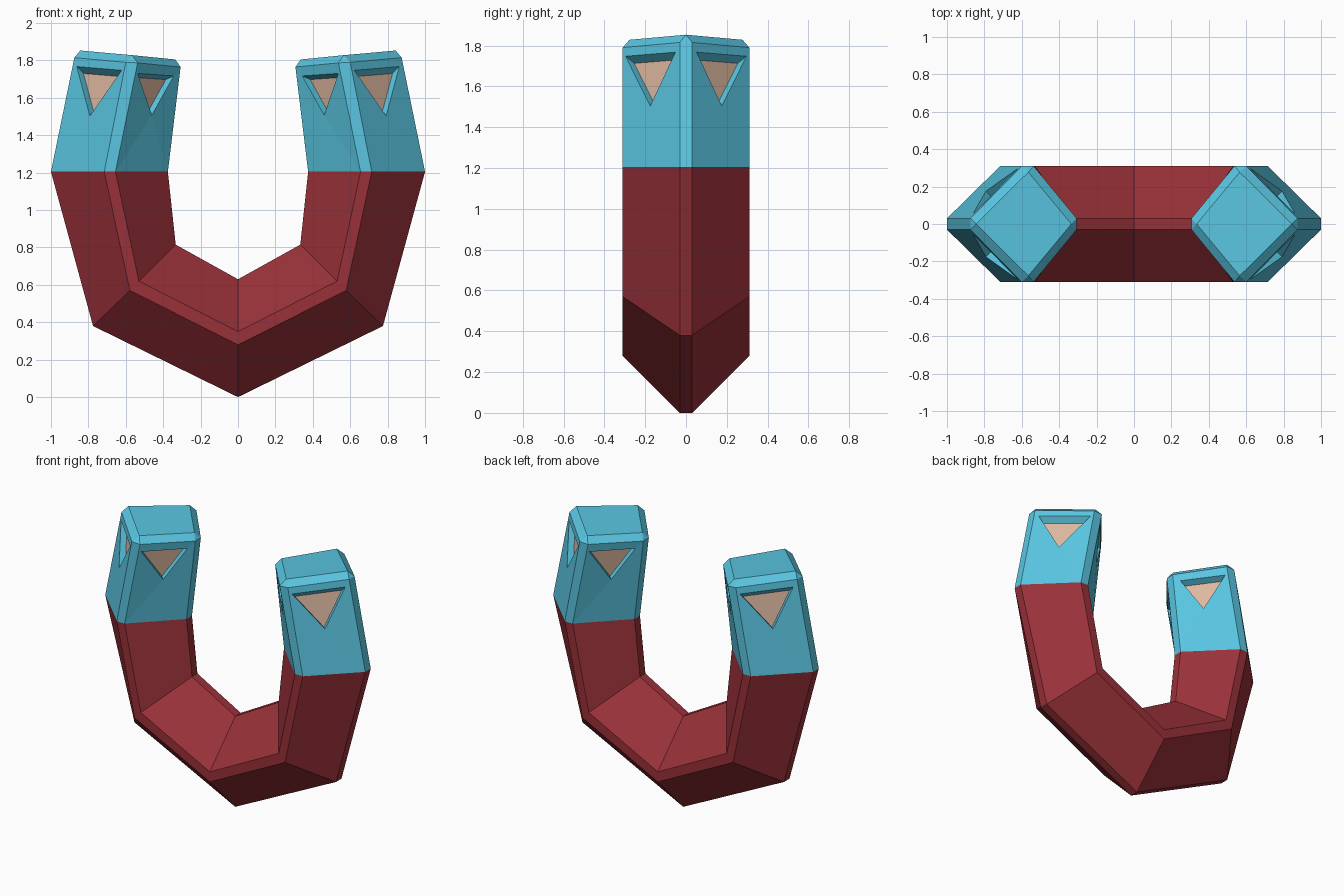
import bpy, bmesh
from mathutils import Vector

if "Cube" in bpy.data.objects:
    bpy.data.objects.remove(bpy.data.objects["Cube"])


def material(name, rgb):
    m = bpy.data.materials.new(name)
    m.diffuse_color = (*rgb, 1)
    m.use_nodes = True
    m.node_tree.nodes["Principled BSDF"].inputs["Base Color"].default_value = m.diffuse_color
    return m


RED = material("dark red", (0.32, 0.031, 0.041))
TEAL = material("light teal", (0.10, 0.56, 0.75))
PEACH = material("peach", (0.73, 0.48, 0.35))

# Profile stations in (x, z): outer edge, outer and inner side of the flat ridge, inner edge
BOTTOM = ((0, 0), (0, 0.28), (0, 0.35), (0, 0.63))
ELBOW = ((0.775, 0.38), (0.578, 0.57), (0.53, 0.62), (0.333, 0.815))
JOINT = ((1.0, 1.205), (0.715, 1.205), (0.655, 1.205), (0.375, 1.205))
RIM = ((0.875, 1.815), (0.60, 1.79), (0.537, 1.787), (0.307, 1.765))
Y_EDGE, Y_RIDGE = 0.03, 0.31


def ring(bm, station, sx):
    """Chamfered diamond cross-section as eight vertices."""
    o, ro, ri, i = station
    pts = [(o, -Y_EDGE), (o, Y_EDGE), (ro, Y_RIDGE), (ri, Y_RIDGE),
           (i, Y_EDGE), (i, -Y_EDGE), (ri, -Y_RIDGE), (ro, -Y_RIDGE)]
    return [bm.verts.new((sx * p[0], y, p[1])) for p, y in pts]


def finish(bm, name, mats):
    bmesh.ops.recalc_face_normals(bm, faces=bm.faces[:])
    me = bpy.data.meshes.new(name)
    bm.to_mesh(me)
    bm.free()
    for m in mats:
        me.materials.append(m)
    ob = bpy.data.objects.new(name, me)
    bpy.context.collection.objects.link(ob)
    return ob


# Red horseshoe body
bm = bmesh.new()
rings = [ring(bm, s, sx) for s, sx in
         ((JOINT, -1), (ELBOW, -1), (BOTTOM, 1), (ELBOW, 1), (JOINT, 1))]
for a, b in zip(rings, rings[1:]):
    for k in range(8):
        n = (k + 1) % 8
        bm.faces.new((a[k], a[n], b[n], b[k]))
finish(bm, "horseshoe_body", [RED])


def windowed_face(bm, a, b, c, d, spec, centre):
    """Quad a-b-c-d (a, d on the ridge) with a recessed triangular window."""
    A, B, C, D = (v.co for v in (a, b, c, d))
    tri = [A.lerp(B, u).lerp(D.lerp(C, u), v) for u, v in spec]
    normal = (B - A).cross(D - A).normalized()
    if normal.dot(centre - tri[2]) < 0:
        normal.negate()
    p, q, r = (bm.verts.new(t) for t in tri)
    for f in ((a, b, r), (b, c, q, r), (c, d, p, q), (d, a, r, p)):
        bm.faces.new(f)
    # top wall slopes, side walls are straight
    floor = [bm.verts.new(t.lerp(tri[2], 0.12) + normal * 0.04) for t in tri]
    rim = (p, q, r)
    for k in range(3):
        n = (k + 1) % 3
        bm.faces.new((rim[k], rim[n], floor[n], floor[k]))
    bm.faces.new(floor).material_index = 1


OUTER_WINDOW = ((0.05, 0.925), (0.92, 0.925), (0.48, 0.50))
INNER_WINDOW = ((0.05, 0.905), (0.87, 0.91), (0.52, 0.53))

# Teal pole tips with bevelled cap and four windows each
for sx, name in ((-1, "left_tip"), (1, "right_tip")):
    bm = bmesh.new()
    lo, hi = ring(bm, JOINT, sx), ring(bm, RIM, sx)
    centre = Vector((sx * 0.62, 0, 1.6))
    for k in (0, 2, 4, 6):      # narrow chamfer strips
        n = k + 1
        bm.faces.new((lo[k], lo[n], hi[n], hi[k]))
    for r, e, spec in ((7, 0, OUTER_WINDOW), (2, 1, OUTER_WINDOW),
                       (6, 5, INNER_WINDOW), (3, 4, INNER_WINDOW)):
        windowed_face(bm, lo[r], lo[e], hi[e], hi[r], spec, centre)
    # four-cornered cap; each corner meets two rim vertices
    cap = [bm.verts.new((sx * x, y, z)) for x, y, z in
           ((0.843, 0, 1.853), (0.565, 0.277, 1.828),
            (0.335, 0, 1.805), (0.565, -0.277, 1.828))]
    for k in range(4):
        n = (k + 1) % 4
        bm.faces.new((hi[2 * k], hi[2 * k + 1], cap[k]))
        bm.faces.new((hi[2 * k + 1], hi[2 * n], cap[n], cap[k]))
    bm.faces.new(cap)
    finish(bm, name, [TEAL, PEACH])
